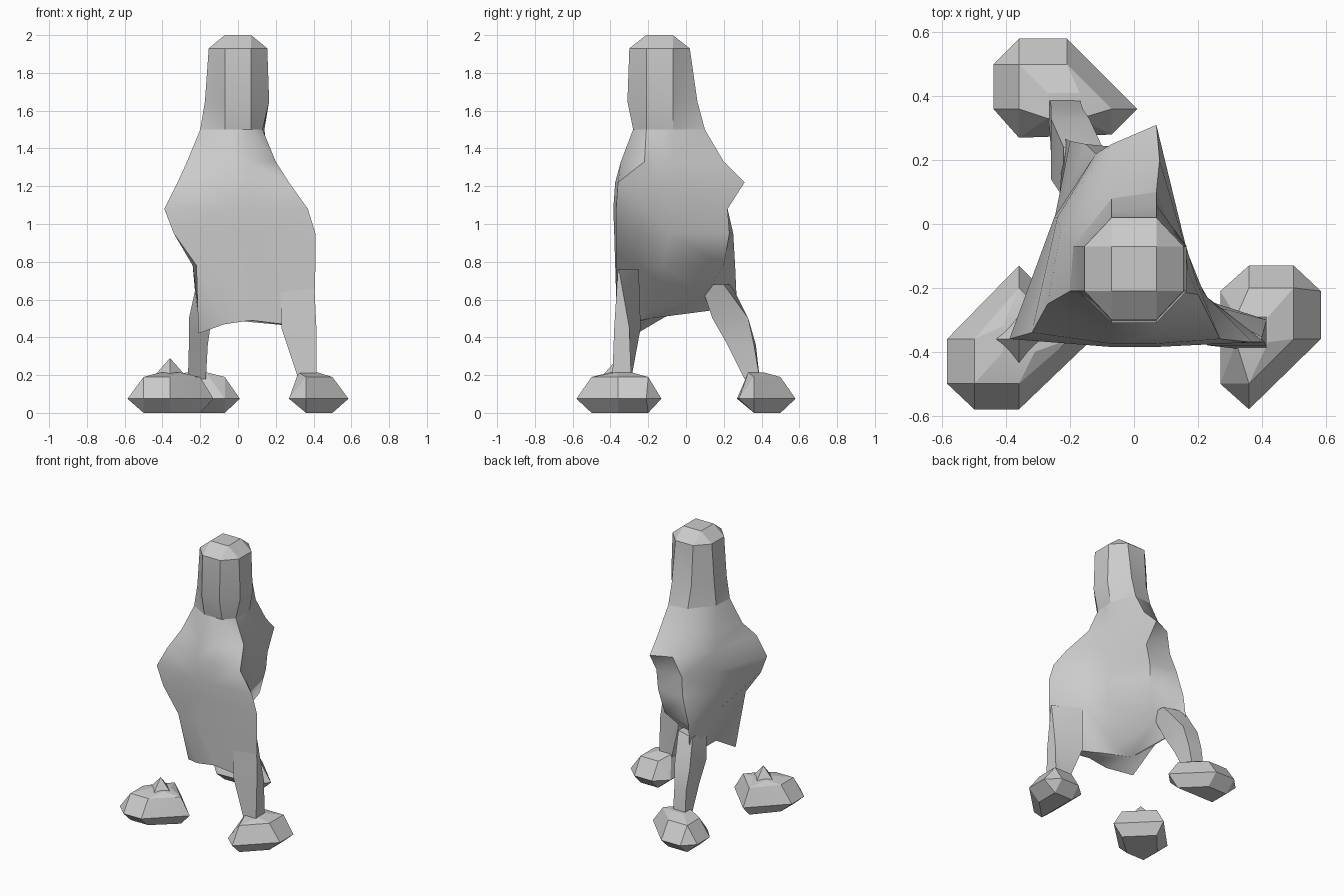
import bpy
import bmesh
import math
from mathutils import Vector

cube = bpy.data.objects.get("Cube")
if cube:
    bpy.data.objects.remove(cube, do_unlink=True)

grey = bpy.data.materials.new("stone_grey")
grey.use_nodes = True
tone = (0.6, 0.6, 0.6, 1)
grey.diffuse_color = tone
grey.node_tree.nodes["Principled BSDF"].inputs["Base Color"].default_value = tone


def finish(name, bm, angle):
    """Turn a bmesh into a named, shaded object."""
    bmesh.ops.recalc_face_normals(bm, faces=bm.faces)
    mesh = bpy.data.meshes.new(name)
    bm.to_mesh(mesh)
    bm.free()
    obj = bpy.data.objects.new(name, mesh)
    bpy.context.collection.objects.link(obj)
    mesh.materials.append(grey)
    bpy.ops.object.select_all(action='DESELECT')
    obj.select_set(True)
    bpy.context.view_layer.objects.active = obj
    bpy.ops.object.shade_smooth_by_angle(angle=math.radians(angle))


def loft(name, rings, top=None, bottom=None, angle=40):
    """Skin a stack of equal-sized rings; caps are flat or fan to a point."""
    bm = bmesh.new()
    rows = [[bm.verts.new(p) for p in ring] for ring in rings]
    count = len(rows[0])
    for upper, lower in zip(rows, rows[1:]):
        for i in range(count):
            j = (i + 1) % count
            bm.faces.new((upper[i], upper[j], lower[j], lower[i]))
    for row, tip in ((rows[0], top), (rows[-1], bottom)):
        if tip is None:
            bm.faces.new(row)
        else:
            apex = bm.verts.new(tip)
            for i in range(count):
                bm.faces.new((row[i], row[(i + 1) % count], apex))
    bmesh.ops.remove_doubles(bm, verts=bm.verts, dist=0.0005)
    bmesh.ops.triangulate(bm, faces=[f for f in bm.faces if len(f.verts) == 4])
    finish(name, bm, angle)


def body_ring(z, right, front_y, left, hollow, side, back_left, back_right, flank):
    """An octagon that stretches into a three-cornered section with a hollow side."""
    plan = [right, (-0.07, front_y), (0.07, front_y), left, hollow,
            side, back_left, back_right, flank]
    heights = z if isinstance(z, tuple) else (z,) * len(plan)
    return [Vector((x, y, h)) for (x, y), h in zip(plan, heights)]


def leg_ring(z, x0, x1, y0, y1, outer_y):
    """Four-sided leg section whose outer edge can be thinner than the inner one."""
    return [Vector(p) for p in ((x0, y0, z), (x1, y0, z), (x1, outer_y, z), (x0, y1, z))]


# Head
neck = [
    body_ring(1.93, (-.155, -.21), -.3, (.155, -.21), (.155, -.13), (.155, -.07),
              (.07, .02), (-.07, .02), (-.155, -.07)),
    body_ring(1.65, (-.175, -.21), -.31, (.165, -.21), (.165, -.13), (.165, -.07),
              (.07, .06), (-.07, .04), (-.175, -.07)),
    body_ring(1.5, (-.2, -.21), -.28, (.13, -.21), (.135, -.13), (.14, -.07),
              (.07, .1), (-.07, .08), (-.19, -.07)),
]
crown = [Vector((math.copysign(.07, p.x), -.14 + math.copysign(.07, p.y + .14), 2)) for p in neck[0]]
loft("head", [crown] + neck, angle=27)

# Three-cornered torso, thinning to a shell along the front and right flank
torso = [
    body_ring(1.33, (-.27, -.25), -.345, (.2, -.22), (.17, -.15), (.16, -.07),
              (.08, .2), (-.07, .16), (-.23, -.02)),
    body_ring(1.22, (-.32, -.34), -.375, (.27, -.36), (.2, -.19), (.16, -.06),
              (.07, .31), (-.07, .25), (-.24, .02)),
    body_ring(1.08, (-.39, -.36), -.385, (.37, -.37), (.22, -.22), (.16, -.07),
              (.08, .22), (-.12, .22), (-.25, .02)),
    body_ring(.95, (-.34, -.36), -.38, (.41, -.37), (.23, -.23), (.15, -.09),
              (.06, .23), (-.15, .25), (-.25, .01)),
    body_ring(.78, (-.22, -.36), -.375, (.41, -.37), (.22, -.25), (.12, -.12),
              (.03, .2), (-.2, .26), (-.24, -.01)),
]
hem = body_ring((.42, .47, .49, .45, .48, .53, .62, .56, .55),
                (-.21, -.26), -.365, (.4, -.36), (.2, -.31), (-.02, -.2),
                (-.1, .1), (-.22, .27), (-.21, -.04))
loft("torso", neck[-1:] + torso + [hem], bottom=(-.14, -.19, .5), angle=52)

# Blade-like legs
loft("left_leg", [leg_ring(.76, .22, .4, -.36, -.25, -.355), leg_ring(.45, .23, .415, -.38, -.24, -.3),
                  leg_ring(.18, .32, .415, -.39, -.29, -.29)])
loft("back_leg", [leg_ring(.68, -.22, -.08, .08, .24, .2), leg_ring(.5, -.26, -.14, .14, .33, .33),
                  leg_ring(.36, -.26, -.16, .22, .37, .36), leg_ring(.18, -.265, -.17, .31, .39, .39)])


def foot(name, ankle, rim, inner):
    """Faceted lump: wide rim near the ground, narrower sole and top, low ankle rise."""
    bm = bmesh.new()
    rise = [(ankle[0] + dx, ankle[1] + dy) for dx in (-.05, .05) for dy in (-.04, .04)]
    for points, z in ((rim, .075), (inner, 0), (inner, .19), (rise, .215)):
        for x, y in points:
            bm.verts.new((x, y, z))
    bmesh.ops.convex_hull(bm, input=bm.verts)
    bmesh.ops.dissolve_limit(bm, angle_limit=.03, verts=bm.verts, edges=bm.edges)
    finish(name, bm, 15)


# Three feet
foot("left_foot", (.37, -.33),
     [(.585, -.36), (.585, -.21), (.5, -.13), (.36, -.13), (.27, -.21), (.27, -.5), (.36, -.58)],
     [(.36, -.2), (.5, -.2), (.5, -.36), (.36, -.5)])
foot("right_foot", (-.36, -.36),
     [(-.585, -.5), (-.585, -.36), (-.36, -.13), (-.13, -.36), (-.36, -.58), (-.5, -.58)],
     [(-.5, -.5), (-.5, -.36), (-.36, -.2), (-.2, -.36), (-.36, -.5)])
foot("back_foot", (-.22, .37),
     [(-.44, .36), (-.44, .5), (-.36, .58), (-.21, .58), (-.13, .5), (.01, .36), (-.07, .28), (-.36, .27)],
     [(-.36, .36), (-.36, .5), (-.21, .5), (-.07, .36)])

# Pointed ankle stub on the loose foot
stub = [Vector((-.36 + .08 * x, -.36 + .08 * y, .2)) for x, y in ((1, 0), (0, 1), (-1, 0), (0, -1))]
loft("ankle_stub", [stub, [p - Vector((0, 0, .03)) for p in stub]], top=(-.36, -.36, .29), angle=15)
